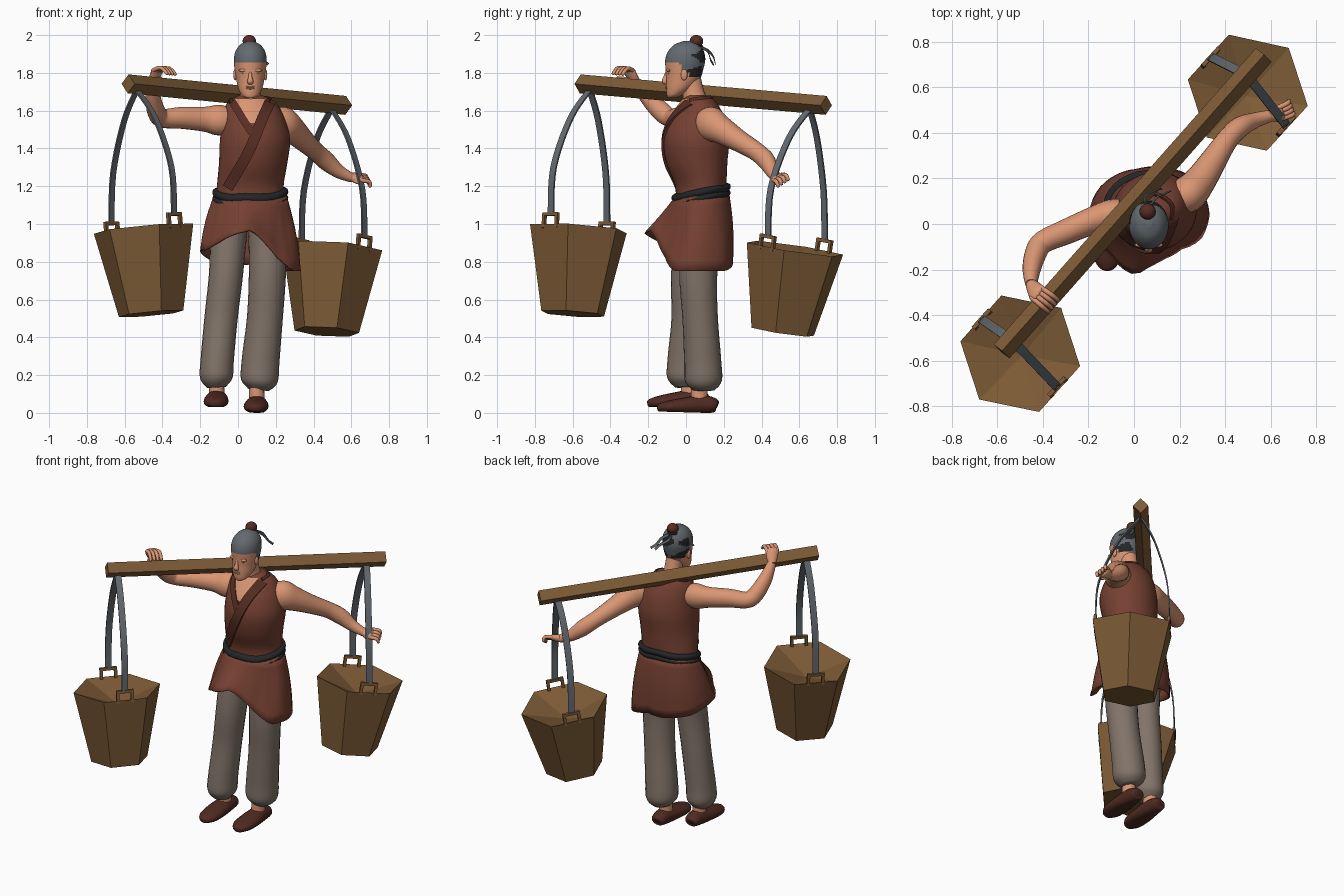
import bpy, math
from mathutils import Vector as V
from mathutils.bvhtree import BVHTree

if "Cube" in bpy.data.objects:
    bpy.data.objects.remove(bpy.data.objects["Cube"])


def mat(name, r, g, b):
    m = bpy.data.materials.new(name)
    lin = lambda c: (c / 255 / 12.92) if c < 11 else ((c / 255 + 0.055) / 1.055) ** 2.4
    m.diffuse_color = (lin(r), lin(g), lin(b), 1)
    m.use_nodes = True
    m.node_tree.nodes["Principled BSDF"].inputs["Base Color"].default_value = m.diffuse_color
    return m


SKIN, TUNIC = mat("skin", 218, 150, 115), mat("tunic_brown", 118, 65, 50)
TRIM, BLACK = mat("dark_brown", 86, 45, 34), mat("black", 36, 37, 39)
CLOTH, WOOD = mat("trouser_taupe", 130, 116, 105), mat("wood", 125, 91, 54)
GREY, SHOE = mat("grey", 100, 106, 112), mat("shoe_brown", 78, 42, 33)


def spline(keys, k):
    """Catmull-Rom through tuples of any length."""
    out = []
    for i in range(len(keys) - 1):
        p = [keys[max(0, min(len(keys) - 1, i + d))] for d in (-1, 0, 1, 2)]
        for j in range(k):
            t = j / k
            out.append(tuple(0.5 * (2 * b + (c - a) * t + (2 * a - 5 * b + 4 * c - d) * t * t
                       + (3 * b - a - 3 * c + d) * t ** 3) for a, b, c, d in zip(*p)))
    return out + [tuple(keys[-1])]


def sweep(keys, ref=(0, 0, 1), n=16, k=5, rot=0.0):
    """Rings along a path of (x, y, z, radius along ref, radius across)."""
    pts, ref, rings = spline(keys, k), V(ref), []
    for i, p in enumerate(pts):
        t = (V(pts[min(i + 1, len(pts) - 1)][:3]) - V(pts[max(i - 1, 0)][:3])).normalized()
        s = (ref - t * ref.dot(t)).normalized()
        u = t.cross(s)
        rings.append([V(p[:3]) + s * p[3] * math.cos(rot + math.tau * j / n)
                      + u * p[4] * math.sin(rot + math.tau * j / n) for j in range(n)])
    return rings


def bar(a, b, ref, w, d):
    q = 2 ** 0.5
    return sweep([(*a, w * q, d * q), (*b, w * q, d * q)], ref, 4, 1, math.pi / 4)


def loft(keys, n=32, k=5):
    """Level ellipses of (x, y, z, rx, ry, turn in degrees)."""
    rings = []
    for x, y, z, rx, ry, r in spline(keys, k):
        c, s = math.cos(math.radians(r)), math.sin(math.radians(r))
        e = [(rx * math.cos(math.tau * j / n), ry * math.sin(math.tau * j / n)) for j in range(n)]
        rings.append([V((x + a * c - b * s, y + a * s + b * c, z)) for a, b in e])
    return rings


def ball(c, rx, ry, rz, n=16):
    a = [math.pi * (i + 0.15) / 8.3 - math.pi / 2 for i in range(9)]
    return loft([(c[0], c[1], c[2] + rz * math.sin(t), rx * math.cos(t), ry * math.cos(t), 0) for t in a], n, 1)


def build(name, shells, mats, smooth=True, cap=True, rule=None, closed=True):
    vs, fs = [], []
    for rings in shells:
        o, n = len(vs), len(rings[0])
        vs += [v for r in rings for v in r]
        for i in range(len(rings) - 1):
            for j in range(n if closed else n - 1):
                a, b = o + i * n + j, o + i * n + (j + 1) % n
                fs.append((a, b, b + n, a + n))
        if cap and closed:
            fs += [tuple(range(o + n - 1, o - 1, -1)), tuple(range(len(vs) - n, len(vs)))]
    me = bpy.data.meshes.new(name)
    me.from_pydata(vs, [], fs)
    for m in mats if isinstance(mats, list) else [mats]:
        me.materials.append(m)
    for p in me.polygons:
        p.use_smooth = smooth
        if rule:
            p.material_index = rule(p.center)
    if smooth:
        me.set_sharp_from_angle(angle=math.radians(50))
    ob = bpy.data.objects.new(name, me)
    bpy.context.collection.objects.link(ob)
    return ob, BVHTree.FromPolygons(vs, fs)


# carrying pole: square bar set on its edge
build("carrying_pole", [sweep([(-.582, -.56, 1.742, .05, .046), (.57, .742, 1.628, .05, .046)], n=4, k=1)],
      WOOD, False)


# buckets with sunken lids, lugs and hanging straps
def bucket(side, top, bottom, hook):
    top, bottom, hook = V(top), V(bottom), V(hook)
    ax = (top - bottom).normalized()
    ex = (V((1, 0, 0)) - ax * ax.x).normalized()
    ey = ax.cross(ex)
    hexa = lambda c, r: [c + (ex * math.cos(a) + ey * math.sin(a)) * r
                         for a in (math.radians(48 + 60 * i) for i in range(6))]
    rim = hexa(top, .27)
    build(side + "_bucket", [[hexa(bottom, .175), rim, hexa(top - ax * .10, .002)]], WOOD, False)
    lugs, straps = [], []
    for i in (1, 4):
        m, along = (rim[i] + rim[(i + 1) % 6]) / 2, (rim[(i + 1) % 6] - rim[i]).normalized()
        out = (m - top).normalized()
        m -= out * .01
        for s in (-1, 1):
            p = m + along * .045 * s
            lugs.append(bar(p - ax * .02, p + ax * .06, out, .009, .009))
        lugs.append(bar(m + ax * .053 - along * .052, m + ax * .053 + along * .052, out, .009, .009))
        a = m + ax * .05
        path = [a]
        for f, g in ((.38, .07), (.77, .5)):
            q = a.lerp(hook, g)
            path.append(V((q.x, q.y, a.z + (hook.z - a.z) * f)))
        straps.append(sweep([(*p, .028, .006) for p in path + [hook]], along, 4, 5, math.pi / 4))
    build(side + "_bucket_lugs", lugs, WOOD, False)
    build(side + "_bucket_straps", straps, GREY)


bucket("front", (-.50, -.57, .975), (-.46, -.60, .525), (-.535, -.51, 1.71))
bucket("rear", (.50, .577, .87), (.47, .512, .43), (.495, .655, 1.61))

# tunic body, twisted towards the shoulders
torso = loft([(.065, .08, 1.10, .185, .135, 5), (.065, .078, 1.2, .178, .135, 8), (.08, .058, 1.32, .182, .16, 14),
              (.09, .055, 1.44, .188, .172, 18), (.085, .06, 1.54, .172, .15, 18), (.075, .065, 1.61, .15, .115, 15),
              (.07, .065, 1.655, .115, .085, 10), (.068, .06, 1.68, .065, .06, 0)])
_, bvh = build("tunic_body", [torso], TUNIC)


def front(x, z, off=0.0):
    hit = bvh.ray_cast(V((x, -1, z)), V((0, 1, 0)))
    if hit[0] is None:
        hit = bvh.find_nearest(V((x, 0, z)))
    return hit[0] + V((0, -off, 0))


# bare chest in the V neck
rows = []
for i in range(9):
    z = 1.535 + .016 * i
    xl, xr = .06 - .62 * (z - 1.535), .09 + .42 * (z - 1.535)
    rows.append([front(xl + (xr - xl) * j / 8, z, .004) for j in range(9)])
build("chest_skin", [rows], SKIN, cap=False, closed=False)


# crossed collar bands laid on the chest, and the collar behind the neck
def band(name, keys, off, half=.029):
    pts = spline(keys, 6)
    rings = []
    for i, p in enumerate(pts):
        a, b = pts[max(i - 1, 0)], pts[min(i + 1, len(pts) - 1)]
        d = V((b[0] - a[0], b[1] - a[1])).normalized()
        e = [(p[0] - d.y * half * s, p[1] + d.x * half * s) for s in (-1, 1)]
        rings.append([front(*e[0], -.004), front(*e[0], off), front(*e[1], off), front(*e[1], -.004)])
    build(name, [rings], TRIM)


band("collar_under", [(-.035, 1.655), (.0, 1.60), (.03, 1.55), (.075, 1.48)], .008, .02)
band("collar_over", [(.17, 1.645), (.13, 1.56), (.055, 1.38), (-.055, 1.19)], .014)
build("collar_back", [sweep([(-.035, .0, 1.645, .02, .01), (-.04, .07, 1.655, .02, .012), (.03, .125, 1.66, .02, .012),
                             (.11, .125, 1.66, .02, .012), (.165, .08, 1.655, .02, .012),
                             (.16, .02, 1.645, .02, .01)], n=10)], TRIM)

# skirt: flared, with an uneven hem lifted at the front
HEM = [(0, .75, .265), (40, .75, .25), (75, .79, .205), (105, .78, .195), (150, .81, .235), (185, .86, .255),
       (205, .86, .25), (228, .90, .235), (245, .93, .255), (258, .95, .265), (272, .965, .22), (290, .91, .20),
       (315, .82, .205), (335, .75, .25), (360, .75, .265)]


def hem(a):
    for p, q in zip(HEM, HEM[1:]):
        if p[0] <= a <= q[0]:
            f = (a - p[0]) / (q[0] - p[0])
            return p[1] + (q[1] - p[1]) * f, p[2] + (q[2] - p[2]) * f


skirt = []
for i in range(8):
    t, ring = i / 7, []
    for j in range(48):
        a = 7.5 * j
        c, s = math.cos(math.radians(a)), math.sin(math.radians(a))
        z, r = hem(a)
        w = V((.065 + .185 * c, .08 + .14 * s, 1.15 + .02 * s))
        bulge = .012 if s > -.3 else -.004
        ring.append(w.lerp(V((.06 + r * c, .04 + r * s, z)), t) + V((c, s, 0)) * bulge * math.sin(math.pi * t))
    skirt.append(ring)
ob, _ = build("tunic_skirt", [skirt], TUNIC, cap=False)
ob.modifiers.new("cloth", "SOLIDIFY").thickness = .008

# wrapped sash
sash = loft([(.065, .08, z, .18 + o, .135 + o, 5) for z, o in
             ((1.115, 0), (1.12, .016), (1.135, .022), (1.148, .014), (1.16, .022), (1.178, .018), (1.186, 0))], k=2)
for r in sash:
    for v in r:
        v.z += .2 * (v.y - .08) + .004 * math.sin(v.x * 30)
build("sash", [sash], BLACK)

# trousers, ankles and shoes
build("right_trouser_leg", [sweep([(-.03, .06, 1.08, .09, .10), (-.05, .04, .92, .095, .10), (-.065, .02, .72, .09, .1),
      (-.09, .015, .5, .088, .092), (-.11, .0, .28, .088, .098), (-.115, -.002, .185, .086, .097),
      (-.113, -.002, .135, .05, .055)], (1, 0, 0), 20)], CLOTH)
build("left_trouser_leg", [sweep([(.13, .09, 1.08, .09, .10), (.155, .08, .92, .10, .105), (.155, .065, .72, .098, .1),
      (.142, .075, .5, .095, .094), (.12, .088, .28, .1, .098), (.113, .092, .17, .097, .098),
      (.108, .092, .122, .055, .06)], (1, 0, 0), 20)], CLOTH)
for side, x, y, z, tilt in (("right", -.112, -.002, .03, .01), ("left", .1, .05, 0, .05)):
    build(side + "_ankle", [sweep([(x, y + .02, z + .04, .042, .045), (x, y + .02, z + .15, .04, .045)],
                                  (1, 0, 0), 14, 1)], SKIN)
    shoe = sweep([(x, y + .118, z + .04, .02, .015), (x, y + .105, z + .043, .045, .036), (x, y + .04, z + .047, .054, .05),
                  (x - .003, y - .05, z + .038, .065, .044), (x - .005, y - .14, z + .028, .062, .034),
                  (x - .005, y - .19, z + .022, .035, .022), (x - .005, y - .203, z + .02, .01, .01)],
                 (1, 0, 0), 20)
    for r in shoe:
        for v in r:
            v.z = max(v.z, z + .003) + tilt * max(0, y + .05 - v.y) * .6 - .003
    build(side + "_shoe", [shoe], SHOE)

# arms
build("right_arm", [sweep([(-.02, .05, 1.55, .06, .06), (-.10, .035, 1.55, .082, .072), (-.18, .015, 1.555, .066, .06),
      (-.30, -.035, 1.562, .058, .055), (-.40, -.08, 1.56, .05, .05), (-.432, -.13, 1.595, .052, .048),
      (-.45, -.20, 1.67, .044, .04), (-.452, -.265, 1.75, .028, .026)], (0, .3, 1), 20)], SKIN)
build("left_arm", [sweep([(.17, .10, 1.55, .06, .06), (.235, .13, 1.53, .092, .08), (.29, .19, 1.495, .074, .07),
      (.35, .28, 1.44, .058, .058), (.41, .37, 1.385, .05, .048), (.465, .425, 1.335, .05, .046),
      (.53, .455, 1.28, .037, .035), (.60, .475, 1.245, .025, .026)], (0, 0, 1), 20)], SKIN)


# hands: palm, four fingers and a thumb
def hand(name, wrist, knuckle, mid, tip, spread, thumb):
    w, kn, m, t, sp = map(V, (wrist, knuckle, mid, tip, spread))
    shells = [sweep([(*w, .026, .024), (*w.lerp(kn, .5), .036, .022), (*kn, .04, .018), (*kn.lerp(m, .2), .03, .01)], sp, 12, 3)]
    for i in range(4):
        o = sp * (i - 1.5) * .02
        shells.append(sweep([(*(p + o * f), r, r) for p, f, r in ((w.lerp(kn, .8), 1, .009), (kn, 1, .012), (m, 1.1, .011),
                             (t, 1.1, .009), (t.lerp(m, -.15), 1.1, .003))], sp, 8, 3))
    th = V(thumb)
    shells.append(sweep([(*w, .015, .015), (*w.lerp(th, .55), .015, .014), (*th, .008, .008)], (.2, .3, .9), 8, 3))
    build(name, shells, SKIN)


hand("right_hand", (-.452, -.265, 1.75), (-.425, -.305, 1.815), (-.385, -.335, 1.825), (-.355, -.36, 1.795),
     (.665, .747, -.05), (-.41, -.365, 1.775))
hand("left_hand", (.595, .474, 1.247), (.648, .49, 1.245), (.685, .505, 1.24), (.69, .515, 1.215),
     (-.3, .8, .5), (.645, .455, 1.215))

# neck and head; hair is a rule on the head faces
build("neck", [sweep([(.067, .055, 1.62, .07, .07), (.066, .04, 1.69, .054, .058), (.065, .02, 1.77, .052, .058)],
                     (1, 0, 0), 20)], SKIN)


def hair(c):
    line = 1.775 if c.y > .015 else 1.80 if c.y > -.03 else 1.85
    if c.z < line:
        return 0
    return 2 if c.y > .0 and c.z < 1.945 and math.sin(45 * c.x + 22 * c.z) + math.sin(60 * c.z + 1) > .1 else 1


build("head", [loft([(.065, -.078, 1.667, .02, .018, 0), (.065, -.062, 1.682, .045, .04, 0), (.065, -.035, 1.72, .064, .07, 0),
      (.065, -.015, 1.77, .075, .09, 0), (.065, -.008, 1.82, .083, .1, 0), (.065, -.004, 1.87, .087, .106, 0),
      (.065, 0, 1.915, .078, .094, 0), (.065, .003, 1.95, .052, .064, 0), (.065, .005, 1.968, .016, .02, 0)], 40, 6)],
      [SKIN, GREY, BLACK], rule=hair)
build("nose", [sweep([(.065, -.097, 1.81, .007, .008), (.065, -.108, 1.775, .011, .013), (.065, -.113, 1.755, .017, .014),
                      (.065, -.102, 1.744, .012, .008)], (1, 0, 0), 12, 4)], SKIN)
build("brows", [ball((.065 + s * .034, -.092, 1.813), .028, .011, .009) for s in (-1, 1)], SKIN)
build("ears", [ball((.065 + s * .08, -.01, 1.79), .01, .018, .03) for s in (-1, 1)], SKIN)
build("eyes", [ball((.065 + s * .033, -.091, 1.795), .011, .006, .003) for s in (-1, 1)], BLACK)
build("lips", [ball((.065, -.103, z), .022, .006, .005) for z in (1.718, 1.727)], SKIN)

# top knot with its ribbons
build("top_knot", [ball((.06, .055, 1.968), .036, .036, .033)], TRIM)
build("knot_tie", [ball((.06, .05, 1.942), .038, .04, .012)], BLACK)
build("ribbons", [sweep([(*p, .011, .003) for p in path], (.3, -.2, 1), 4, 5, math.pi / 4) for path in (
    [(.07, .08, 1.935), (.10, .115, 1.915), (.13, .13, 1.87), (.16, .145, 1.845)],
    [(.05, .08, 1.935), (.05, .12, 1.915), (.09, .145, 1.885), (.12, .155, 1.85)])], GREY)
